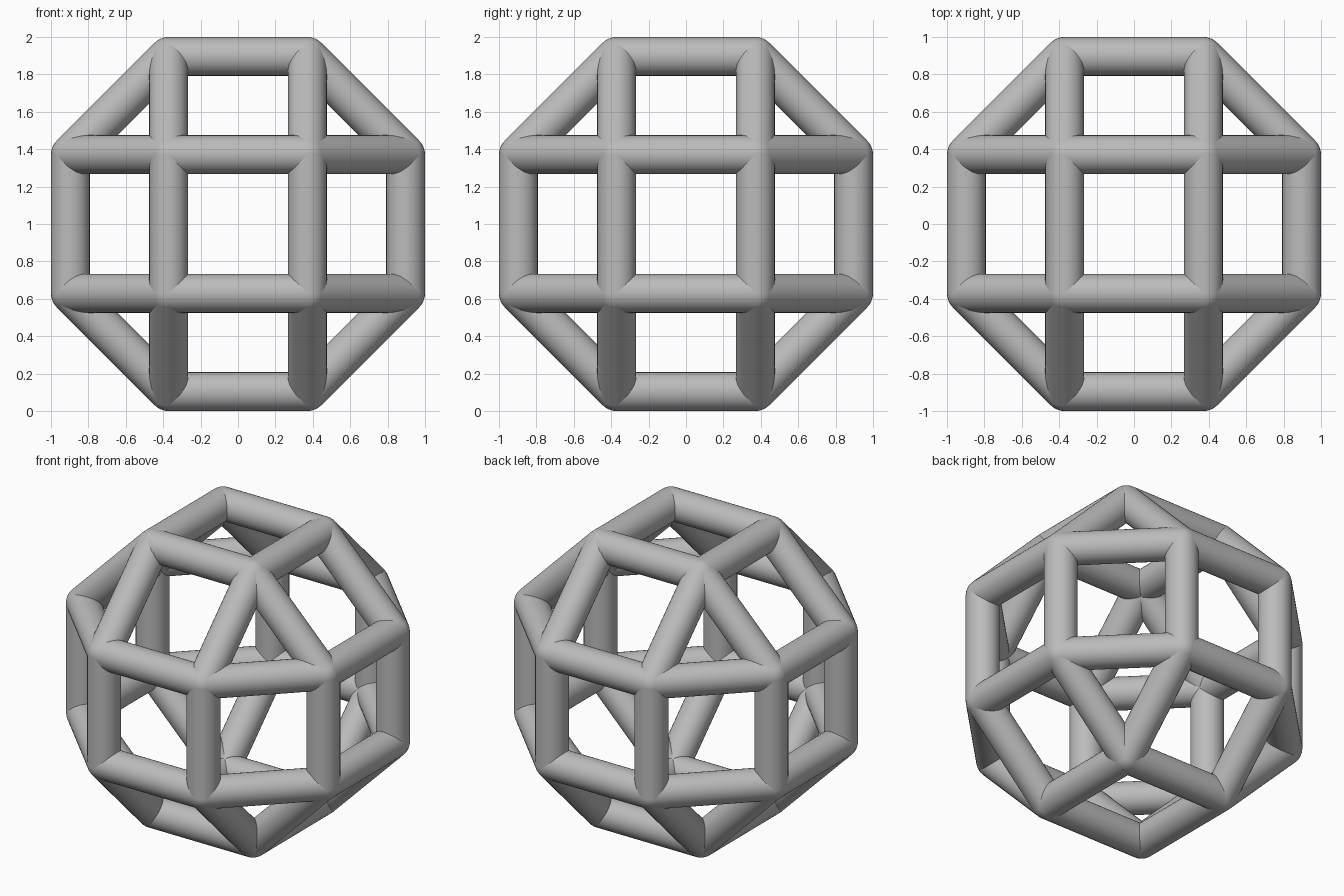
import bpy, bmesh, math
from itertools import combinations, product
from mathutils import Matrix, Vector

cube = bpy.data.objects.get("Cube")
if cube:
    bpy.data.objects.remove(cube, do_unlink=True)

RADIUS = 0.104                            # tube radius
FAR = 1 - RADIUS                          # distance of each square face from the centre
NEAR = FAR / (1 + math.sqrt(2))           # half an edge length
CENTRE = Vector((0, 0, 1))
SIDES = 32

grey = bpy.data.materials.new("plain_grey")
grey.use_nodes = True
colour = (0.5, 0.5, 0.5, 1)
grey.diffuse_color = colour
grey.node_tree.nodes["Principled BSDF"].inputs["Base Color"].default_value = colour


def make_object(name, bm):
    mesh = bpy.data.meshes.new(name)
    bm.to_mesh(mesh)
    bm.free()
    mesh.materials.append(grey)
    obj = bpy.data.objects.new(name, mesh)
    bpy.context.collection.objects.link(obj)
    bpy.ops.object.select_all(action="DESELECT")
    obj.select_set(True)
    bpy.context.view_layer.objects.active = obj
    bpy.ops.object.shade_smooth_by_angle(angle=math.radians(40))


# Corners of the rhombicuboctahedron: one far coordinate, two near ones
corners = []
for axis in range(3):
    for signs in product((-1, 1), repeat=3):
        size = [NEAR] * 3
        size[axis] = FAR
        corners.append(Vector([s * d for s, d in zip(signs, size)]) + CENTRE)

# Round struts along every edge
bm = bmesh.new()
for a, b in combinations(corners, 2):
    span = b - a
    if abs(span.length - 2 * NEAR) < 0.001:
        turn = span.to_track_quat("Z", "Y").to_matrix().to_4x4()
        bmesh.ops.create_cone(bm, cap_ends=False, segments=SIDES, radius1=RADIUS,
                              radius2=RADIUS, depth=span.length,
                              matrix=Matrix.Translation((a + b) / 2) @ turn)
make_object("frame_struts", bm)

# Ball joints that round off the corners
bm = bmesh.new()
for corner in corners:
    bmesh.ops.create_uvsphere(bm, u_segments=SIDES, v_segments=SIDES // 2,
                              radius=RADIUS, matrix=Matrix.Translation(corner))
make_object("corner_joints", bm)
